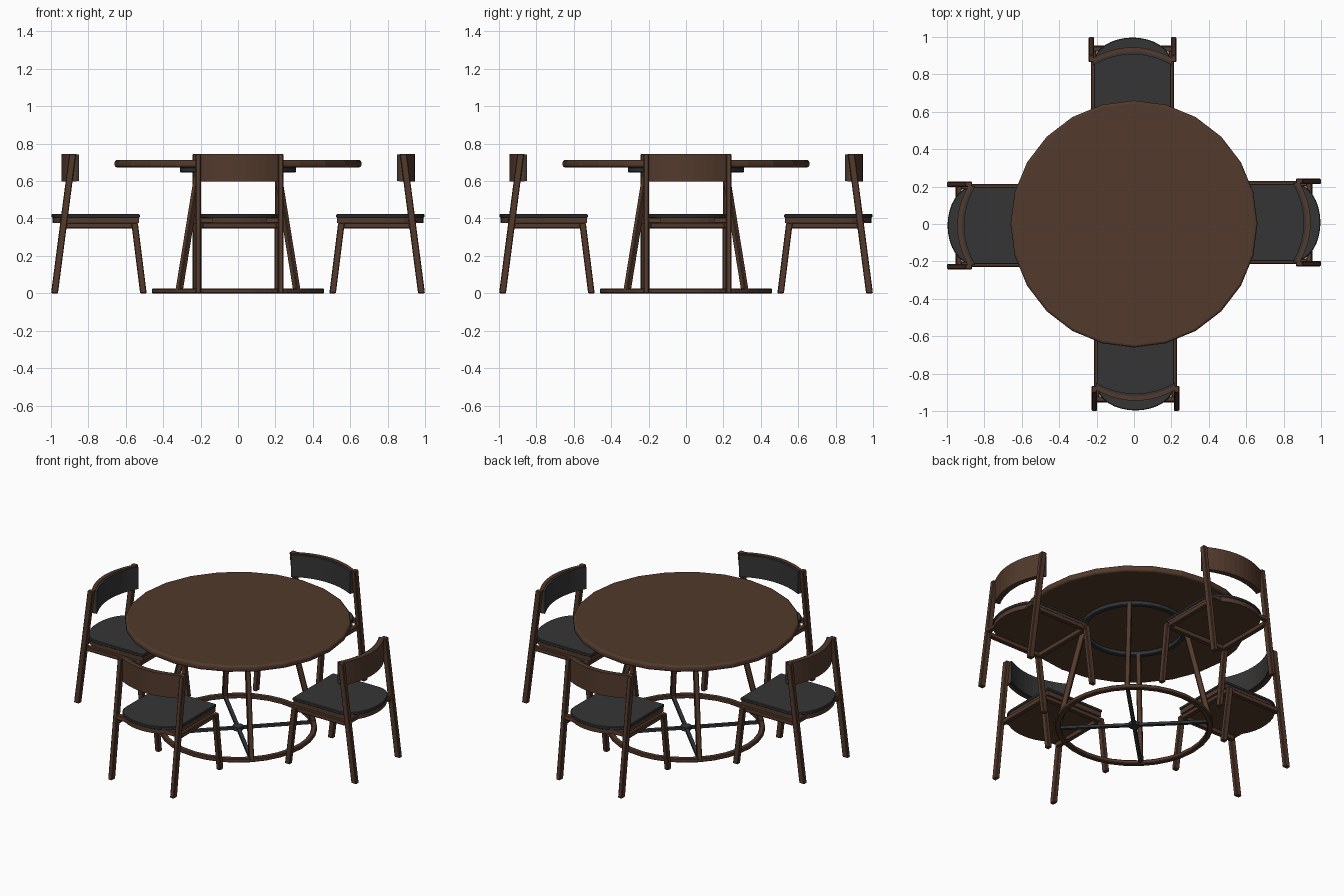
import bpy, bmesh, math
from mathutils import Matrix

if "Cube" in bpy.data.objects:
    bpy.data.objects.remove(bpy.data.objects["Cube"])


def material(name, rgb):
    m = bpy.data.materials.new(name)
    m.diffuse_color = (*rgb, 1)
    m.use_nodes = True
    m.node_tree.nodes["Principled BSDF"].inputs["Base Color"].default_value = m.diffuse_color
    return m


WOOD = material("walnut brown", (0.085, 0.042, 0.025))
PAD = material("charcoal upholstery", (0.036, 0.036, 0.037))
METAL = material("dark metal", (0.030, 0.036, 0.039))


def finish(name, bm, mat, bevel=0.0):
    bmesh.ops.recalc_face_normals(bm, faces=bm.faces)
    me = bpy.data.meshes.new(name)
    bm.to_mesh(me)
    bm.free()
    me.materials.append(mat)
    ob = bpy.data.objects.new(name, me)
    bpy.context.collection.objects.link(ob)
    if bevel:
        b = ob.modifiers.new("soft edges", 'BEVEL')
        b.width, b.segments = bevel, 1
    return ob


def beam(name, lo, hi, w, d, mat, turn=0.0, bevel=0.004):
    """Slanted bar from lo to hi with level ends, w by d in section."""
    bm = bmesh.new()
    rings = [[bm.verts.new((p[0] + sx * w / 2, p[1] + sy * d / 2, p[2]))
              for sx, sy in ((-1, -1), (1, -1), (1, 1), (-1, 1))] for p in (lo, hi)]
    bm.faces.new(rings[0])
    bm.faces.new(rings[1])
    for i in range(4):
        j = (i + 1) % 4
        bm.faces.new((rings[0][i], rings[0][j], rings[1][j], rings[1][i]))
    bm.transform(Matrix.Rotation(turn, 4, 'Z'))
    return finish(name, bm, mat, bevel)


def slab(name, outline, z0, z1, mat, bevel=0.0):
    """Extrude a flat outline from z0 up to z1."""
    bm = bmesh.new()
    f = bm.faces.new([bm.verts.new((x, y, z0)) for x, y in outline])
    r = bmesh.ops.extrude_face_region(bm, geom=[f])
    bmesh.ops.translate(bm, vec=(0, 0, z1 - z0),
                        verts=[v for v in r["geom"] if isinstance(v, bmesh.types.BMVert)])
    return finish(name, bm, mat, bevel)


def lathe_ring(name, r, half_w, z0, z1, mat, n):
    """Ring with a chamfered rectangular section."""
    c, h = 0.3 * half_w, z1 - z0
    prof = [(-half_w, z0 + c), (-half_w + c, z0), (half_w - c, z0), (half_w, z0 + c),
            (half_w, z0 + h - c), (half_w - c, z1), (-half_w + c, z1), (-half_w, z1 - c)]
    bm = bmesh.new()
    loops = []
    for i in range(n):
        a = 2 * math.pi * i / n
        loops.append([bm.verts.new(((r + q) * math.cos(a), (r + q) * math.sin(a), z))
                      for q, z in prof])
    for i in range(n):
        A, B = loops[i], loops[(i + 1) % n]
        for k in range(8):
            m = (k + 1) % 8
            bm.faces.new((A[k], A[m], B[m], B[k]))
    return finish(name, bm, mat)


def circle(r, n):
    return [(r * math.cos(2 * math.pi * i / n), r * math.sin(2 * math.pi * i / n)) for i in range(n)]


# Table: round top, rings, splayed legs, floor cross
top = slab("table_top", circle(0.66, 24), 0.673, 0.713, WOOD)
rim = top.modifiers.new("rounded rim", 'BEVEL')
rim.width, rim.segments = 0.014, 3
lathe_ring("under_top_ring", 0.297, 0.014, 0.646, 0.674, METAL, 32)
lathe_ring("floor_ring", 0.445, 0.016, 0.0, 0.026, WOOD, 32)
slab("floor_hub", circle(0.032, 12), 0.003, 0.026, METAL)
for i in range(4):
    a = math.pi / 4 + i * math.pi / 2
    beam("table_leg", (0.445, 0, 0.015), (0.297, 0, 0.66), 0.034, 0.03, WOOD, a)
    beam("floor_spoke", (0.225, 0, 0.006), (0.225, 0, 0.022), 0.42, 0.022, METAL, a, 0)


def seat_outline(s):
    """Straight front and sides, rounded back; s shrinks the outline."""
    pts = [(-0.207 + s, 0.525 + s), (0.207 - s, 0.525 + s)]
    for i in range(17):
        t = math.pi * i / 16
        pts.append(((0.207 - s) * math.cos(t), 0.86 + (0.137 - s) * math.sin(t)))
    return pts


def back_band(front, rear):
    """Curved band; front and rear are its middle y values."""
    xs = [-0.21 + 0.42 * i / 12 for i in range(13)]
    def bow(x):
        return 0.057 * (x / 0.21) ** 2
    return [(x, front - bow(x)) for x in xs] + [(x, rear - bow(x)) for x in reversed(xs)]


# One chair, behind the table and facing it
chair = [
    slab("seat_pad", seat_outline(0), 0.404, 0.423, PAD, 0.004),
    slab("seat_board", seat_outline(0.005), 0.375, 0.404, WOOD),
    slab("backrest_shell", back_band(0.921, 0.945), 0.597, 0.745, WOOD),
    slab("backrest_pad", back_band(0.907, 0.921), 0.600, 0.742, PAD),
    beam("rear_rail", (0, 0.94, 0.375), (0, 0.936, 0.404), 0.42, 0.03, WOOD),
    beam("front_rail", (0, 0.552, 0.347), (0, 0.555, 0.377), 0.41, 0.028, WOOD),
]
for s in (-1, 1):
    chair += [
        beam("back_post", (s * 0.22, 0.981, 0), (s * 0.22, 0.884, 0.745), 0.028, 0.037, WOOD),
        beam("front_leg", (s * 0.218, 0.506, 0), (s * 0.218, 0.553, 0.377), 0.028, 0.035, WOOD),
        beam("side_rail", (s * 0.207, 0.74, 0.347), (s * 0.207, 0.74, 0.377), 0.028, 0.39, WOOD),
    ]

# Turn copies of the chair to all four sides
for ob in chair:
    for k in range(4):
        c = ob if k == 0 else ob.copy()
        if k:
            bpy.context.collection.objects.link(c)
        c.matrix_world = Matrix.Rotation(k * math.pi / 2, 4, 'Z') @ Matrix.Translation((-0.008, 0, 0))
